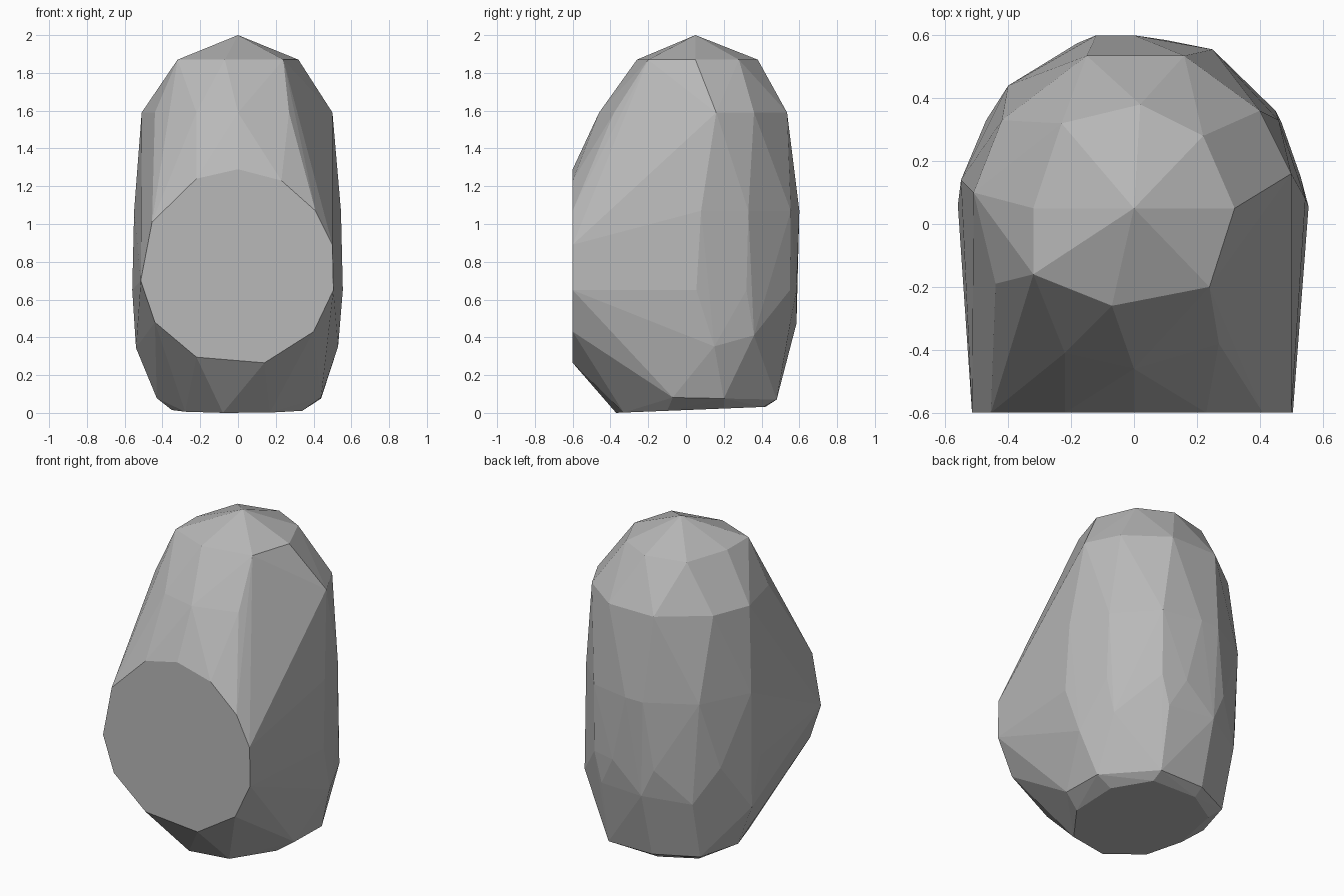
import bpy
import bmesh

# Remove the default cube
old = bpy.data.objects.get("Cube")
if old:
    bpy.data.objects.remove(old, do_unlink=True)


def flat_material(name, colour):
    mat = bpy.data.materials.new(name)
    mat.use_nodes = True
    mat.diffuse_color = colour
    mat.node_tree.nodes["Principled BSDF"].inputs["Base Color"].default_value = colour
    return mat


def level_ring(outline, height, slope=0.0):
    """Horizontal outline whose height can rise towards the back."""
    return [(x, y, height + slope * y) for x, y in outline]


def upright_ring(outline, depth):
    """Outline standing in a plane that faces the front."""
    return [(x, depth, z) for x, z in outline]


def faceted_stone(name, rings, material):
    """Chisel a convex stone through all the given rings."""
    bm = bmesh.new()
    for ring in rings:
        for point in ring:
            bm.verts.new(point)
    hull = bmesh.ops.convex_hull(bm, input=bm.verts[:])
    spare = {v for v in hull["geom_interior"] + hull["geom_unused"]
             if isinstance(v, bmesh.types.BMVert)}
    bmesh.ops.delete(bm, geom=list(spare), context="VERTS")
    # Merge the coplanar triangles of the cut faces
    bmesh.ops.dissolve_limit(bm, angle_limit=0.01, verts=bm.verts[:], edges=bm.edges[:])
    bmesh.ops.recalc_face_normals(bm, faces=bm.faces[:])
    mesh = bpy.data.meshes.new(name)
    bm.to_mesh(mesh)
    bm.free()
    mesh.materials.append(material)
    obj = bpy.data.objects.new(name, mesh)
    bpy.context.collection.objects.link(obj)
    return obj


# Rounded peak
peak = [(0, 0.05, 2)]
crown = level_ring([(.32, .05), (.22, .28), (.02, .38), (-.23, .32), (-.32, .05),
                    (-.32, -.16), (-.07, -.26), (.24, -.2)], 1.87)
shoulder = level_ring([(.5, .16), (.4, .36), (.16, .535), (-.15, .535), (-.42, .33),
                       (-.51, .1), (-.44, -.19), (-.22, -.41), (0, -.46), (.27, -.38)], 1.59)

# Broad body
chest = level_ring([(.545, .08), (.46, .33), (.25, .555), (0, .6), (-.12, .6),
                    (-.4, .44), (-.55, .14)], 1.07)
waist = level_ring([(.555, .055), (.47, .32), (.25, .55), (.1, .585), (-.18, .575),
                    (-.47, .33), (-.56, .06)], .65)
hip = level_ring([(.53, .15), (.45, .36), (.2, .55), (-.1, .585), (-.36, .45),
                  (-.54, .12)], .31, .28)

# Flat cut front
front_cut = upright_ring([(0, 1.29), (.23, 1.23), (.41, 1.07), (.5, .89), (.505, .65),
                          (.4, .43), (.14, .265), (-.22, .295), (-.44, .48),
                          (-.515, .7), (-.455, 1.01), (-.22, 1.24)], -.6)

# Bevelled foot and flat base
foot = level_ring([(.44, -.07), (.44, .2), (.2, .48), (-.1, .48), (-.35, .36),
                   (-.43, .1)], .08, -.02)
base = level_ring([(-.08, -.37), (.17, -.33), (.34, -.1), (.34, .2), (.2, .41), (-.1, .42),
                   (-.3, .3), (-.35, 0), (-.28, -.22)], .015, .04)

grey = flat_material("stone_grey", (.48, .48, .48, 1))
faceted_stone("stone", [peak, crown, shoulder, chest, waist, hip, front_cut, foot, base], grey)
